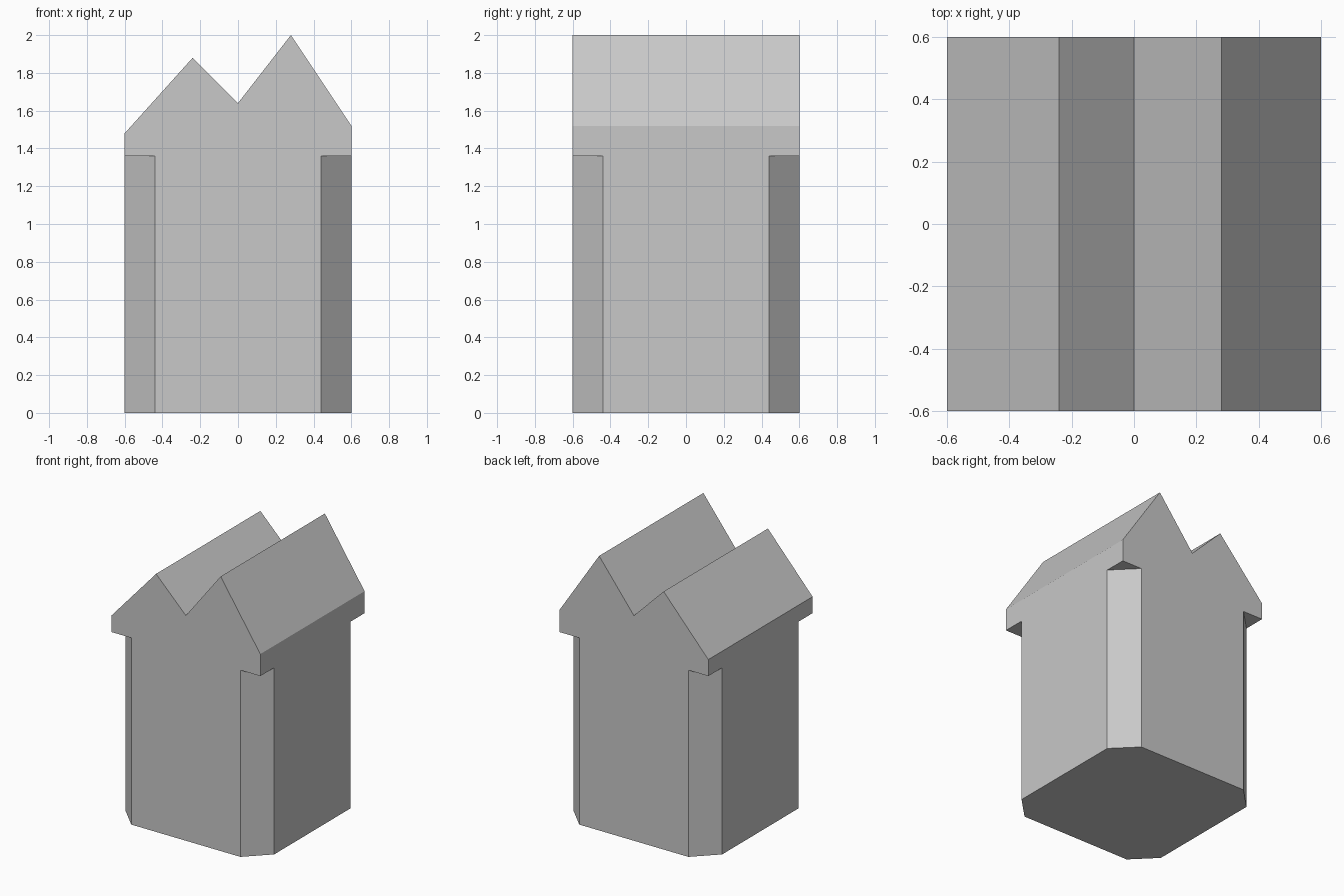
import bpy
import bmesh
from mathutils import Vector

cube = bpy.data.objects.get("Cube")
if cube:
    bpy.data.objects.remove(cube, do_unlink=True)

HALF = 0.6        # half width of the square plan
CHAMFER = 0.16    # corner cut on the walls
EAVE = 1.36       # underside of the corner overhangs

stone = bpy.data.materials.new("plain grey")
stone.use_nodes = True
grey = (0.58, 0.58, 0.58, 1)
stone.diffuse_color = grey
stone.node_tree.nodes["Principled BSDF"].inputs["Base Color"].default_value = grey


def prisms(name, outlines, direction):
    """Extrude each closed outline along direction into one object."""
    bm = bmesh.new()
    for outline in outlines:
        face = bm.faces.new([bm.verts.new(p) for p in outline])
        grown = bmesh.ops.extrude_face_region(bm, geom=[face], use_keep_orig=True)
        moved = [v for v in grown["geom"] if isinstance(v, bmesh.types.BMVert)]
        bmesh.ops.translate(bm, verts=moved, vec=Vector(direction))
    bmesh.ops.recalc_face_normals(bm, faces=bm.faces[:])
    mesh = bpy.data.meshes.new(name)
    bm.to_mesh(mesh)
    bm.free()
    mesh.materials.append(stone)
    obj = bpy.data.objects.new(name, mesh)
    bpy.context.collection.objects.link(obj)
    return obj


# House block with its uneven double gable, running front to back
gable = [(-HALF, 0), (HALF, 0), (HALF, 1.52), (0.28, 2.0),
         (0, 1.64), (-0.24, 1.88), (-HALF, 1.48)]
house = prisms("double_gabled_house", [[(x, -HALF, z) for x, z in gable]],
               (0, 2 * HALF, 0))

# Corner cutters, one triangle per corner, stopping below the eaves
out = HALF + 0.04
near = 2 * HALF - CHAMFER - out
corners = [[(sx * x, sy * y, -0.1) for x, y in ((out, near), (out, out), (near, out))]
           for sx in (-1, 1) for sy in (-1, 1)]
cutter = prisms("corner_cutter", corners, (0, 0, EAVE + 0.1))
cutter.hide_render = True

# Cut the corners, then drop the cutter
cut = house.modifiers.new("corner cuts", "BOOLEAN")
cut.operation = "DIFFERENCE"
cut.solver = "EXACT"
cut.object = cutter
bpy.context.view_layer.update()
evaluated = house.evaluated_get(bpy.context.evaluated_depsgraph_get())
finished = bpy.data.meshes.new_from_object(evaluated)
house.modifiers.clear()
house.data = finished
bpy.data.objects.remove(cutter, do_unlink=True)
